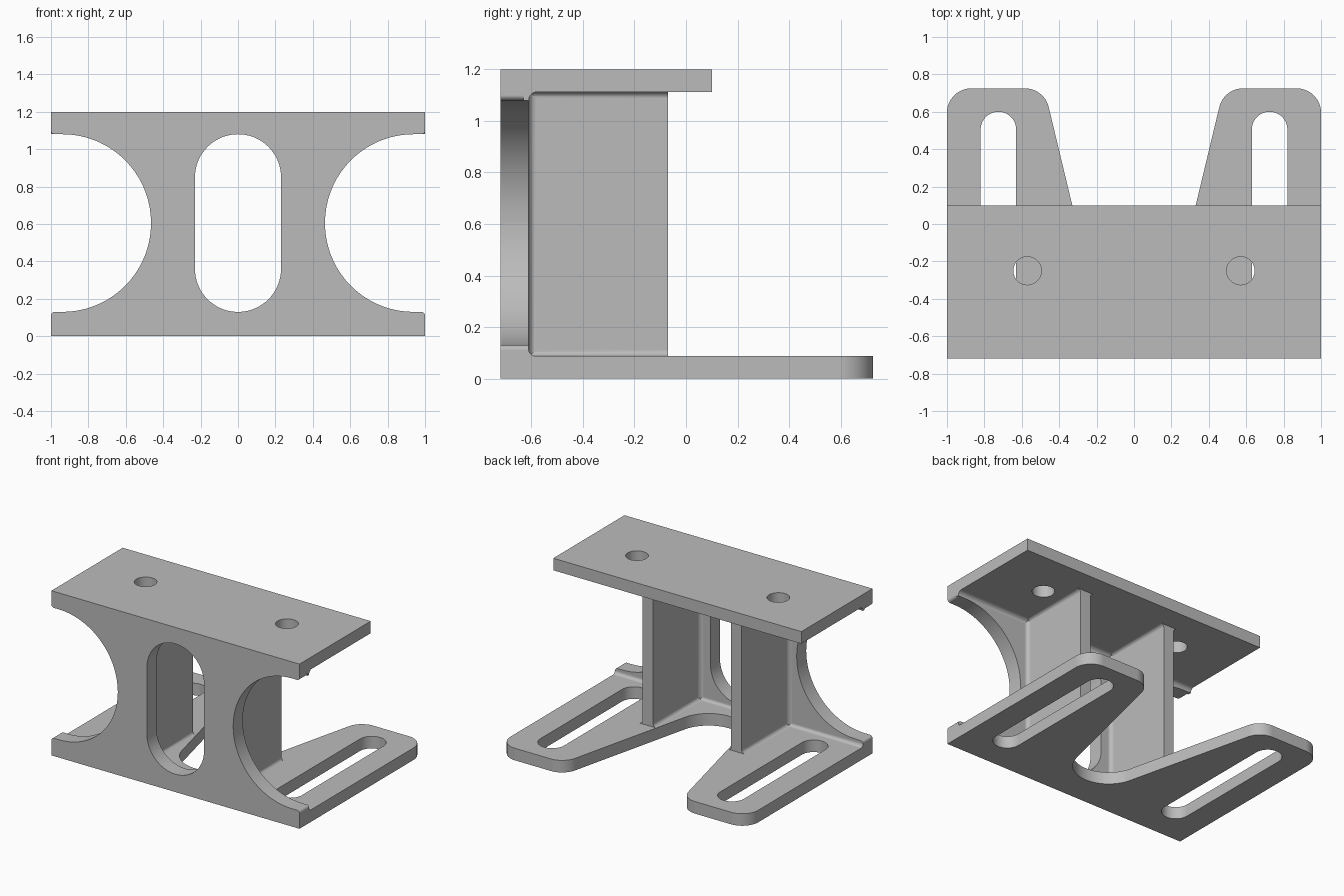
import bpy, bmesh, math
from mathutils import Vector

cube = bpy.data.objects.get("Cube")
if cube:
    bpy.data.objects.remove(cube)

X, Y, Z = Vector((1, 0, 0)), Vector((0, 1, 0)), Vector((0, 0, 1))
FRONT, WALL_BACK, RIB_BACK, TOP_BACK, BACK = -0.72, -0.61, -0.07, 0.1, 0.725
BASE_TOP, SHELF, HEIGHT = 0.088, 1.112, 1.2
RIB_IN, RIB_OUT = 0.315, 0.4

grey = bpy.data.materials.new("plain grey")
grey.use_nodes = True
COLOUR = (0.5, 0.5, 0.5, 1)
grey.diffuse_color = COLOUR
grey.node_tree.nodes["Principled BSDF"].inputs["Base Color"].default_value = COLOUR


def rounded(corners, step=math.radians(5)):
    """Outline from (x, y, radius) corners, each replaced by a tangent arc."""
    out = []
    for i, (x, y, r) in enumerate(corners):
        p = Vector((x, y))
        if not r:
            out.append(p)
            continue
        a = (Vector(corners[i - 1][:2]) - p).normalized()
        b = (Vector(corners[(i + 1) % len(corners)][:2]) - p).normalized()
        half = a.angle(b) / 2
        centre = p + (a + b).normalized() * r / math.sin(half)
        start = p + a * r / math.tan(half) - centre
        end = p + b * r / math.tan(half) - centre
        a0 = math.atan2(start.y, start.x)
        sweep = (math.atan2(end.y, end.x) - a0 + math.pi) % math.tau - math.pi
        n = max(4, round(abs(sweep) / step))
        out += [centre + r * Vector((math.cos(a0 + sweep * k / n), math.sin(a0 + sweep * k / n)))
                for k in range(n + 1)]
    clean = [p for i, p in enumerate(out) if (p - out[i - 1]).length > 1e-4]
    return clean


def box(x0, x1, y0, y1, r=0):
    return rounded([(x0, y0, r), (x1, y0, r), (x1, y1, r), (x0, y1, r)])


def prism(name, outline, origin, u, v, depth):
    """Outline drawn in the u, v plane at origin and pushed along depth."""
    bm = bmesh.new()
    face = bm.faces.new([bm.verts.new(origin + u * p.x + v * p.y) for p in outline])
    new = bmesh.ops.extrude_face_region(bm, geom=[face])["geom"]
    bmesh.ops.translate(bm, vec=depth, verts=[g for g in new if isinstance(g, bmesh.types.BMVert)])
    bmesh.ops.recalc_face_normals(bm, faces=bm.faces)
    mesh = bpy.data.meshes.new(name)
    bm.to_mesh(mesh)
    bm.free()
    ob = bpy.data.objects.new(name, mesh)
    bpy.context.collection.objects.link(ob)
    return ob


def combine(body, tool, operation):
    mod = body.modifiers.new("combine", "BOOLEAN")
    mod.object, mod.operation, mod.solver = tool, operation, "EXACT"
    graph = bpy.context.evaluated_depsgraph_get()
    mesh = bpy.data.meshes.new_from_object(body.evaluated_get(graph))
    body.modifiers.clear()
    body.data = mesh
    bpy.data.objects.remove(tool)


def fillet(start, along, u, v, r, e=0.02):
    """Concave quarter-round strip, sunk slightly into the two walls."""
    arc = rounded([(-e, -e, 0), (r, -e, 0), (r, 0, 0), (0, 0, r), (0, r, 0), (-e, r, 0)])
    return prism("fillet", arc, start, u, v, along)


# Front wall with side scoops and a tall central slot
side = [(1, 0, 0), (1, 0.13, 0.02), (0.465, 0.13, 0.474),
        (0.465, 1.08, 0.474), (1, 1.08, 0.02), (1, HEIGHT, 0)]
outline = rounded(side + [(-x, z, r) for x, z, r in reversed(side)])
bracket = prism("mounting_bracket", outline, Y * FRONT, X, Z, Y * (WALL_BACK - FRONT))
slot = prism("wall_slot", box(-0.23, 0.23, 0.13, 1.08, 0.2299), Y * -1, X, Z, Y * 0.6)
combine(bracket, slot, "DIFFERENCE")

# Forked base plate with two adjusting slots
foot = [(1, FRONT, 0), (1, BACK, 0.13), (0.48, BACK, 0.13)]
outline = rounded(foot + [(0, -1.275, 0.237)] + [(-x, y, r) for x, y, r in reversed(foot)])
base = prism("base_plate", outline, Vector(), X, Y, Z * BASE_TOP)
for s in (-1, 1):
    slot = prism("base_slot", box(s * 0.725 - 0.095, s * 0.725 + 0.095, -0.53, 0.6, 0.0949),
                 Z * -0.1, X, Y, Z * 0.3)
    combine(base, slot, "DIFFERENCE")

# Top plate with two bolt holes
top = prism("top_plate", box(-1, 1, FRONT, TOP_BACK), Z * SHELF, X, Y, Z * (HEIGHT - SHELF))
for s in (-1, 1):
    hole = prism("bolt_hole", box(s * 0.57 - 0.075, s * 0.57 + 0.075, -0.325, -0.175, 0.0749),
                 Z, X, Y, Z * 0.4)
    combine(top, hole, "DIFFERENCE")

parts = [base, top]

# Upright ribs and the fillets around them
rib_len = RIB_BACK - WALL_BACK
for s in (-1, 1):
    xs = sorted((s * RIB_IN, s * RIB_OUT))
    parts.append(prism("rib", box(*xs, WALL_BACK - 0.03, RIB_BACK), Z * 0.05, X, Y, Z * 1.1))
    for x, d in ((xs[0], -X), (xs[1], X)):
        foot_pt = Vector((x, WALL_BACK, BASE_TOP))
        head_pt = Vector((x, WALL_BACK, SHELF))
        parts += [fillet(foot_pt, Y * rib_len, d, Z, 0.025),
                  fillet(head_pt, Y * rib_len, d, -Z, 0.025),
                  fillet(foot_pt, Z * (SHELF - BASE_TOP), d, Y, 0.03)]

# Fillets between the wall and both plates
for z, up, r in ((BASE_TOP, Z, 0.025), (SHELF, -Z, 0.032)):
    parts.append(fillet(Vector((-1, WALL_BACK, z)), X * 2, Y, up, r))

for part in parts:
    combine(bracket, part, "UNION")

# Clean up coplanar seams and shade
bm = bmesh.new()
bm.from_mesh(bracket.data)
bmesh.ops.remove_doubles(bm, verts=bm.verts, dist=1e-4)
bmesh.ops.dissolve_limit(bm, angle_limit=math.radians(0.5), verts=bm.verts, edges=bm.edges)
bm.to_mesh(bracket.data)
bm.free()
bracket.data.materials.clear()
bracket.data.materials.append(grey)
bpy.ops.object.select_all(action="DESELECT")
bracket.select_set(True)
bpy.context.view_layer.objects.active = bracket
bpy.ops.object.shade_smooth_by_angle(angle=math.radians(30))
bracket.modifiers.new("even_shading", "WEIGHTED_NORMAL").keep_sharp = True
